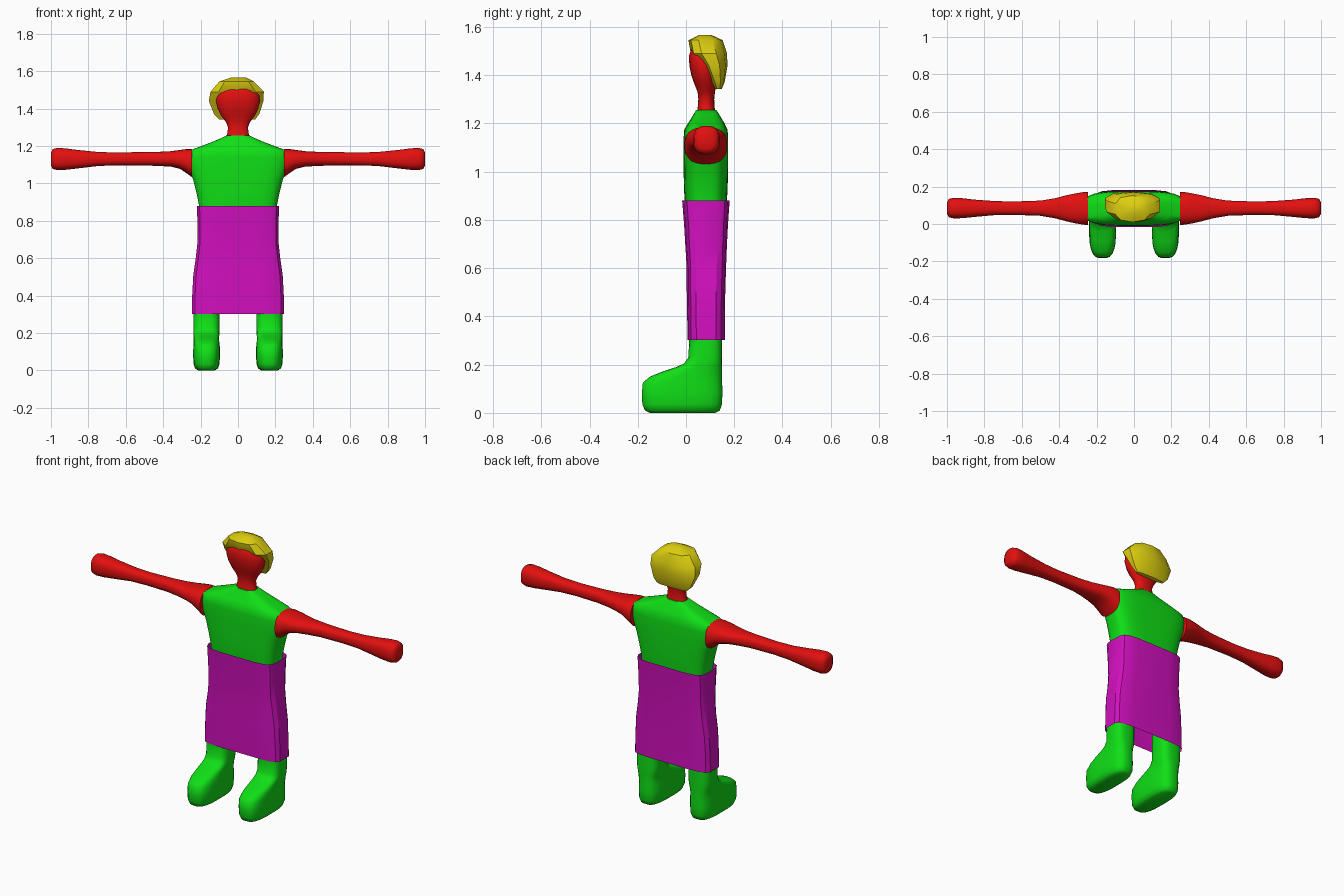
import bpy, bmesh, math


def material(name, rgb):
    m = bpy.data.materials.new(name)
    m.diffuse_color = (*rgb, 1)
    return m


RED = material("red", (0.78, 0.005, 0.005))
GREEN = material("green", (0.005, 0.74, 0.008))
MAGENTA = material("magenta", (0.65, 0.005, 0.52))
YELLOW = material("yellow", (0.74, 0.64, 0.005))


def ring(u0, u1, v0, v1, n, power):
    """Rounded-box outline between the given limits."""
    pts = []
    for i in range(n):
        a = 2 * math.pi * (i + 0.5) / n
        c, s = math.cos(a), math.sin(a)
        u = math.copysign(abs(c) ** (2 / power), c)
        v = math.copysign(abs(s) ** (2 / power), s)
        pts.append((u, v))
    mu, mv = max(p[0] for p in pts), max(p[1] for p in pts)
    return [((u0 + u1) / 2 + u / mu * (u1 - u0) / 2,
             (v0 + v1) / 2 + v / mv * (v1 - v0) / 2) for u, v in pts]


def loft(name, mat, sections, n=24, power=2.5, axis="z", caps=True, angle=50):
    """Skin sections (t, u0, u1, v0, v1): u,v = x,y along z, or y,z along x."""
    bm = bmesh.new()
    rows = []
    for t, *lim in sections:
        rows.append([bm.verts.new((u, v, t) if axis == "z" else (t, u, v))
                     for u, v in ring(*lim, n, power)])
    for a, b in zip(rows, rows[1:]):
        for i in range(n):
            j = (i + 1) % n
            bm.faces.new((a[i], a[j], b[j], b[i]))
    if caps:
        bm.faces.new(rows[0])
        bm.faces.new(rows[-1])
    bmesh.ops.recalc_face_normals(bm, faces=bm.faces)
    me = bpy.data.meshes.new(name)
    bm.to_mesh(me)
    bm.free()
    me.materials.append(mat)
    ob = bpy.data.objects.new(name, me)
    bpy.context.collection.objects.link(ob)
    bpy.ops.object.select_all(action="DESELECT")
    ob.select_set(True)
    bpy.context.view_layer.objects.active = ob
    bpy.ops.object.shade_smooth_by_angle(angle=math.radians(angle))
    return ob


def mirrored(ob):
    ob.modifiers.new("mirror", "MIRROR").use_axis[0] = True


def centred(rows):
    return [(z, -h, h, y0, y1) for z, h, y0, y1 in rows]


# shirt, continued down to the hips
loft("shirt", GREEN, centred([
    (0.70, 0.185, 0.010, 0.155), (0.80, 0.205, 0.002, 0.163),
    (0.88, 0.208, -0.006, 0.170), (0.95, 0.222, -0.009, 0.173),
    (1.02, 0.240, -0.010, 0.175), (1.08, 0.262, -0.010, 0.175),
    (1.14, 0.272, -0.010, 0.175), (1.175, 0.262, -0.007, 0.172),
    (1.20, 0.195, 0.008, 0.160), (1.225, 0.130, 0.024, 0.145),
    (1.24, 0.095, 0.033, 0.136), (1.256, 0.062, 0.042, 0.126)]),
    n=32, power=3.5)

# neck and head
loft("head", RED, centred([
    (1.235, 0.066, 0.044, 0.124), (1.27, 0.057, 0.049, 0.118),
    (1.30, 0.053, 0.051, 0.117), (1.33, 0.066, 0.048, 0.120),
    (1.365, 0.092, 0.034, 0.127), (1.40, 0.108, 0.022, 0.133),
    (1.44, 0.117, 0.014, 0.137), (1.48, 0.113, 0.012, 0.137),
    (1.51, 0.095, 0.022, 0.132), (1.53, 0.060, 0.045, 0.120)]), power=2.3)

# faceted hair cap, slanting back below the forehead
loft("hair", YELLOW, [
    (1.342, -0.100, 0.092, 0.120, 0.148), (1.37, -0.128, 0.113, 0.103, 0.160),
    (1.44, -0.156, 0.136, 0.062, 0.172), (1.49, -0.147, 0.138, 0.020, 0.170),
    (1.545, -0.100, 0.085, 0.010, 0.152), (1.567, -0.035, 0.040, 0.055, 0.105)],
    n=10, power=2.6, angle=35)

# arms with rounded hands
mirrored(loft("arm", RED, [
    (0.245, -0.006, 0.170, 1.032, 1.184), (0.275, -0.003, 0.170, 1.055, 1.184),
    (0.31, 0.003, 0.164, 1.078, 1.179), (0.36, 0.014, 0.154, 1.090, 1.172),
    (0.42, 0.030, 0.138, 1.093, 1.169), (0.50, 0.044, 0.125, 1.096, 1.168),
    (0.65, 0.049, 0.120, 1.097, 1.165), (0.75, 0.047, 0.123, 1.093, 1.168),
    (0.85, 0.038, 0.130, 1.081, 1.178), (0.92, 0.031, 0.138, 1.073, 1.187),
    (0.965, 0.030, 0.140, 1.071, 1.190), (0.99, 0.036, 0.134, 1.077, 1.184),
    (1.0, 0.055, 0.115, 1.095, 1.165)], axis="x"))

# legs with boots
mirrored(loft("leg", GREEN, [
    (0.0, 0.125, 0.212, -0.150, 0.122), (0.01, 0.108, 0.229, -0.170, 0.140),
    (0.035, 0.099, 0.238, -0.181, 0.149), (0.08, 0.096, 0.240, -0.183, 0.151),
    (0.125, 0.097, 0.239, -0.179, 0.150), (0.15, 0.100, 0.238, -0.150, 0.150),
    (0.172, 0.101, 0.238, -0.095, 0.150), (0.19, 0.100, 0.238, -0.040, 0.150),
    (0.205, 0.099, 0.239, -0.008, 0.150), (0.23, 0.098, 0.239, 0.010, 0.150),
    (0.30, 0.098, 0.239, 0.013, 0.150), (0.50, 0.097, 0.232, 0.013, 0.150),
    (0.65, 0.065, 0.208, 0.010, 0.155), (0.78, 0.005, 0.200, 0.006, 0.158)],
    power=3))

# open skirt
loft("skirt", MAGENTA, centred([
    (0.302, 0.247, 0.006, 0.161), (0.40, 0.245, 0.005, 0.161),
    (0.51, 0.239, 0.003, 0.163), (0.60, 0.226, 0.003, 0.166),
    (0.68, 0.217, -0.002, 0.169), (0.78, 0.217, -0.008, 0.174),
    (0.88, 0.219, -0.016, 0.181)]), n=16, power=5, caps=False, angle=30)
